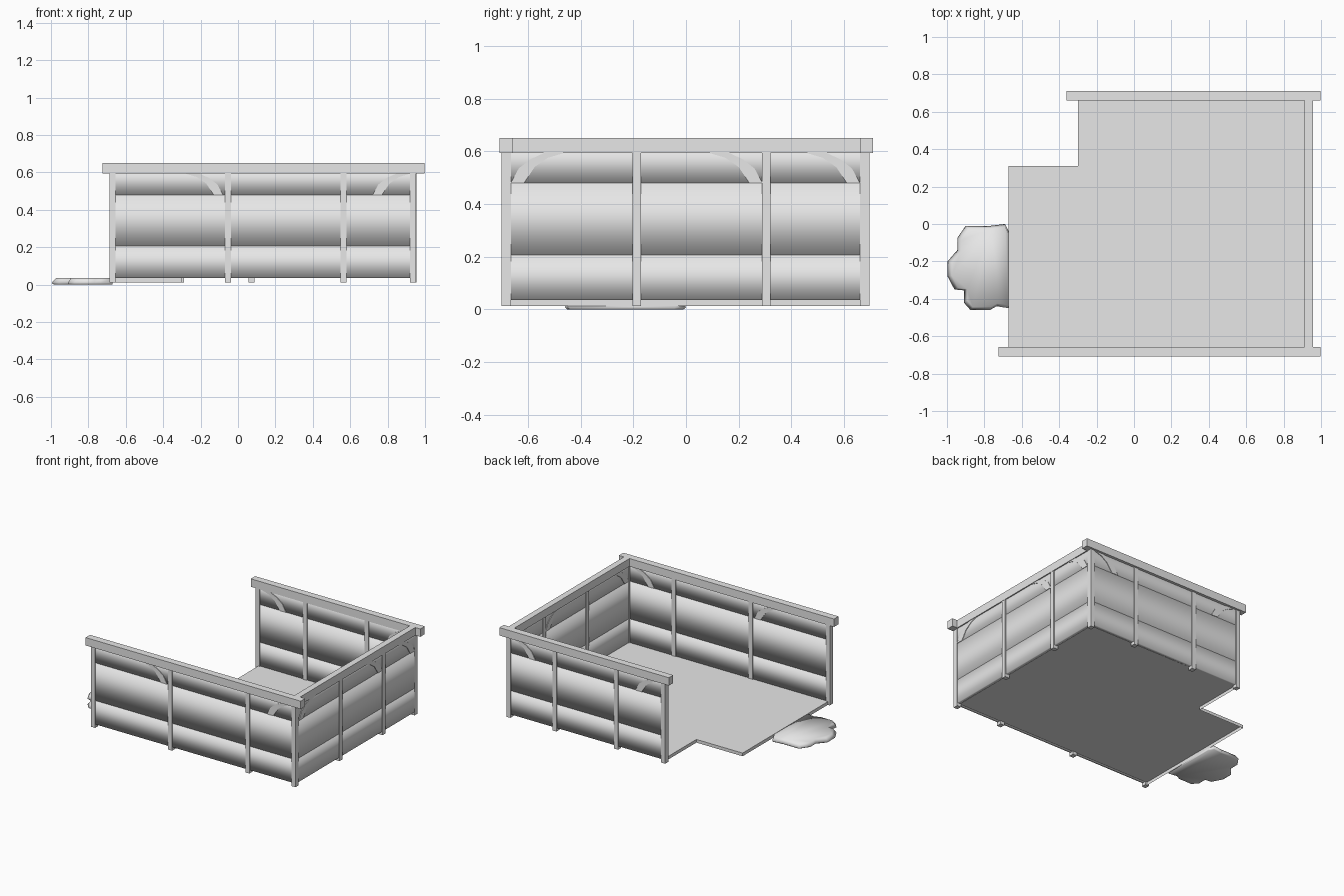
import bpy, bmesh
from mathutils import Vector

cube = bpy.data.objects.get("Cube")
if cube:
    bpy.data.objects.remove(cube, do_unlink=True)

grey = bpy.data.materials.new("plain_grey")
grey.use_nodes = True
grey.diffuse_color = (0.8, 0.8, 0.8, 1)
grey.node_tree.nodes["Principled BSDF"].inputs["Base Color"].default_value = (0.8, 0.8, 0.8, 1)


def finish(bm, name, smooth=False, fix=True):
    if fix:
        bmesh.ops.recalc_face_normals(bm, faces=bm.faces[:])
    for f in bm.faces:
        f.smooth = smooth
    mesh = bpy.data.meshes.new(name)
    bm.to_mesh(mesh)
    bm.free()
    mesh.materials.append(grey)
    obj = bpy.data.objects.new(name, mesh)
    bpy.context.collection.objects.link(obj)
    return obj


def box(name, xs, ys, zs):
    bm = bmesh.new()
    bmesh.ops.create_cube(bm, size=1)
    for v in bm.verts:
        v.co = Vector([sum(r) / 2 + c * (r[1] - r[0]) for c, r in zip(v.co, (xs, ys, zs))])
    return finish(bm, name)


def prism(name, outline, direction):
    """Extrude a closed outline of 3D points along a direction."""
    bm = bmesh.new()
    face = bm.faces.new([bm.verts.new(p) for p in outline])
    new = bmesh.ops.extrude_face_region(bm, geom=[face])["geom"]
    bmesh.ops.translate(bm, vec=direction, verts=[v for v in new if isinstance(v, bmesh.types.BMVert)])
    return bm, name


# Each wall: name, run axis, fixed position, span, post positions, braces (foot, direction)
FRONT_BRACES = [(-0.08, -1), (0.72, 1)]
WALLS = [
    ("front", 0, -0.682, (-0.67, 0.935), (-0.67, -0.053, 0.565, 0.935), FRONT_BRACES),
    ("back", 0, 0.678, (-0.3, 0.935), (-0.305, 0.073, 0.565, 0.935), FRONT_BRACES),
    ("side", 1, 0.937, (-0.68, 0.678), (-0.187, 0.305), [(-0.665, 1), (0.29, -1), (0.66, -1)]),
]
BOARDS = [(0.035, 0.207), (0.207, 0.48), (0.48, 0.64)]
BRACE = [(0, 0.48), (0.03, 0.535), (0.075, 0.57), (0.125, 0.593),
         (0.2, 0.593), (0.14, 0.575), (0.09, 0.54), (0.05, 0.48)]

for wall, axis, fixed, span, posts, braces in WALLS:
    def place(u, w, z):
        return Vector((u, fixed + w, z)) if axis == 0 else Vector((fixed + w, u, z))
    along = place(1, 0, 0) - place(0, 0, 0)
    across = place(0, 1, 0) - place(0, 0, 0)

    # Softly shaded boards, open at the ends inside the posts
    for i, (lo, hi) in enumerate(BOARDS):
        t = 0.012
        outline = [place(span[0], w, z) for w, z in ((-t, lo), (t, lo), (t, hi), (-t, hi))]
        bm, name = prism(f"{wall}_board_{i + 1}", outline, along * (span[1] - span[0]))
        ends = [f for f in bm.faces if abs(f.calc_center_median().dot(along) - span[0]) < 0.001
                or abs(f.calc_center_median().dot(along) - span[1]) < 0.001]
        bmesh.ops.recalc_face_normals(bm, faces=bm.faces[:])
        bmesh.ops.delete(bm, geom=ends, context="FACES_ONLY")
        finish(bm, name, smooth=True, fix=False)

    # Posts
    for i, u in enumerate(posts):
        a, b = place(u - 0.016, -0.018, 0), place(u + 0.016, 0.018, 0)
        box(f"{wall}_post_{i + 1}", (a.x, b.x), (a.y, b.y), (0.012, 0.595))

    # Curved braces
    for i, (foot, sign) in enumerate(braces):
        outline = [place(foot + sign * u, -0.016, z) for u, z in BRACE]
        if sign > 0 and axis == 0:
            outline = [place(foot + u, -0.016, z) for u, z in BRACE]
        finish(*prism(f"{wall}_brace_{i + 1}", outline, across * 0.032))

# Top rails
RAIL = (0.593, 0.65)
box("front_rail", (-0.725, 0.997), (-0.708, -0.657), RAIL)
box("back_rail", (-0.36, 0.997), (0.66, 0.71), RAIL)
box("side_rail", (0.912, 0.957), (-0.657, 0.66), RAIL)

# Floor sheet with a lip along its open edges
bm = bmesh.new()
corners = [(0.93, -0.68), (0.93, 0.68), (-0.3, 0.68), (-0.3, 0.31), (-0.67, 0.31), (-0.67, -0.68)]
top = [bm.verts.new((x, y, 0.035)) for x, y in corners]
bm.faces.new(top)
low = [bm.verts.new((x, y, 0.012)) for x, y in corners[2:]]
for i in range(len(low) - 1):
    bm.faces.new((top[i + 3], top[i + 2], low[i], low[i + 1]))
finish(bm, "floor", fix=False)

# Lobed puddle beside the floor, with a sloping rim
PUDDLE = [(-0.67, -0.04), (-0.69, 0), (-0.77, -0.01), (-0.9, -0.01), (-0.945, -0.075), (-0.945, -0.14),
          (-0.997, -0.2), (-0.997, -0.28), (-0.96, -0.35), (-0.91, -0.355), (-0.91, -0.42),
          (-0.875, -0.46), (-0.77, -0.46), (-0.735, -0.44), (-0.67, -0.45)]
bm = bmesh.new()
rings = []
for scale, z in ((0.96, 0), (1, 0.008), (0.93, 0.034)):
    rings.append([bm.verts.new((-0.67 + (x + 0.67) * scale, -0.23 + (y + 0.23) * scale, z)) for x, y in PUDDLE])
for a, b in zip(rings, rings[1:]):
    for i in range(len(a)):
        j = (i + 1) % len(a)
        bm.faces.new((a[i], a[j], b[j], b[i]))
bm.faces.new(rings[0])
bm.faces.new(rings[-1])
finish(bm, "puddle", smooth=True)
